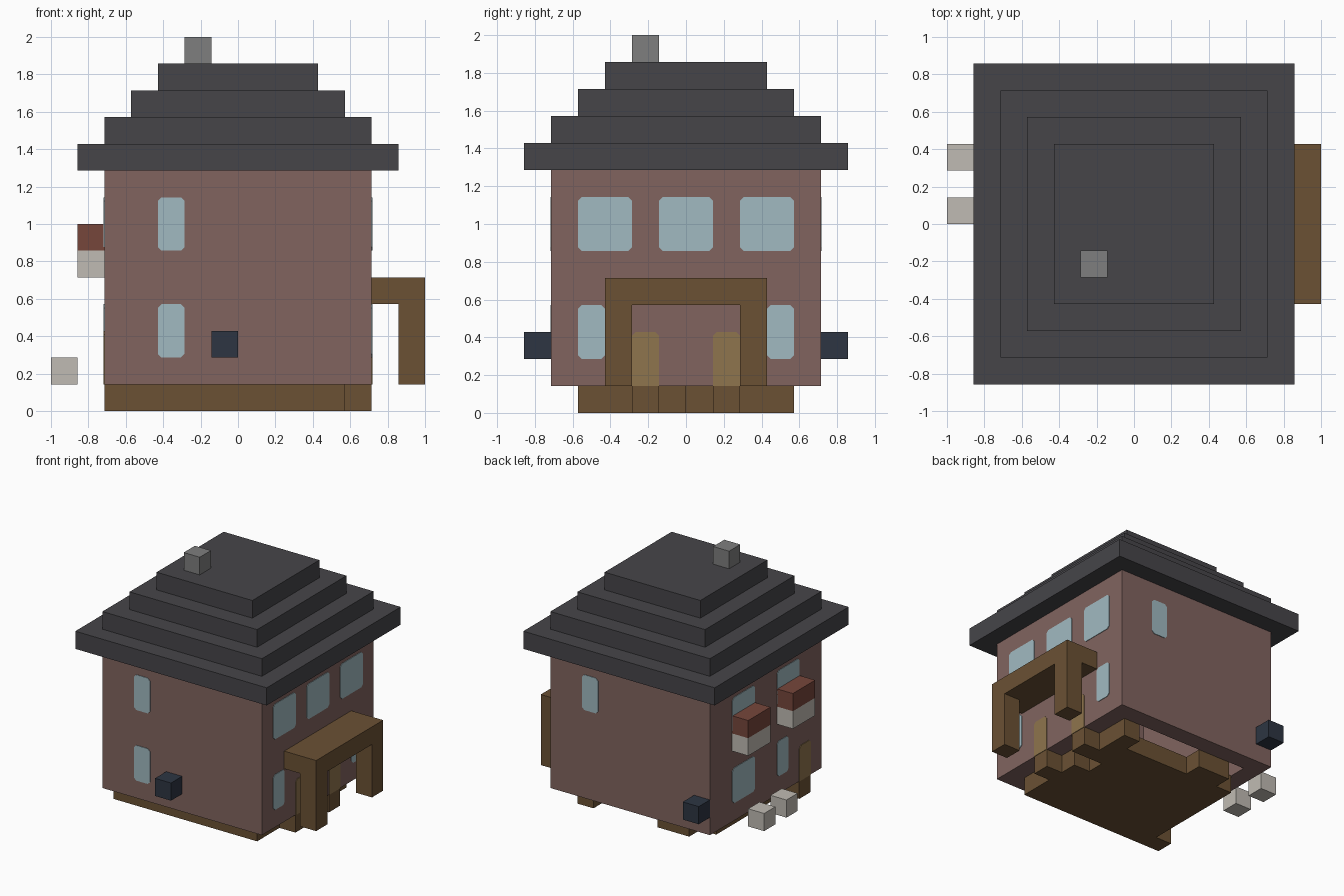
import bpy, bmesh
from mathutils import Vector

if "Cube" in bpy.data.objects:
    bpy.data.objects.remove(bpy.data.objects["Cube"])

U = 1 / 7  # block size


def material(name, hex_code):
    rgb = [int(hex_code[i:i + 2], 16) / 255 for i in (0, 2, 4)]
    lin = [c / 12.92 if c <= 0.04045 else ((c + 0.055) / 1.055) ** 2.4 for c in rgb]
    m = bpy.data.materials.new(name)
    m.use_nodes = True
    m.diffuse_color = (*lin, 1)
    m.node_tree.nodes["Principled BSDF"].inputs["Base Color"].default_value = (*lin, 1)
    return m


WALL = material("dusty_rose_plaster", "81645F")
ROOF = material("slate_grey", "464549")
WOOD = material("brown_wood", "6B5134")
GLASS = material("pale_blue_glass", "A1BAC1")
DOOR = material("tan_door", "8F754D")
RED = material("red_brick", "76463B")
STONE = material("pale_stone", "C0BBB3")
NAVY = material("dark_navy", "2D3542")
GREY = material("chimney_grey", "7E7E7E")


def finish(name, bm, mat):
    bmesh.ops.recalc_face_normals(bm, faces=bm.faces)
    mesh = bpy.data.meshes.new(name)
    bm.to_mesh(mesh)
    bm.free()
    mesh.materials.append(mat)
    obj = bpy.data.objects.new(name, mesh)
    bpy.context.collection.objects.link(obj)
    return obj


def block(name, mat, x, y, z):
    """Box from (min, max) ranges in block units."""
    bm = bmesh.new()
    bmesh.ops.create_cube(bm, size=1)
    for v in bm.verts:
        v.co = Vector([U * (r[0] if c < 0 else r[1]) for c, r in zip(v.co, (x, y, z))])
    return finish(name, bm, mat)


def prism(name, mat, loops, z0, z1):
    """Extrude an outline upward, in block units."""
    bm = bmesh.new()
    face = bm.faces.new([bm.verts.new((x * U, y * U, z0 * U)) for x, y in loops])
    new = bmesh.ops.extrude_face_region(bm, geom=[face])["geom"]
    for v in new:
        if isinstance(v, bmesh.types.BMVert):
            v.co.z = z1 * U
    return finish(name, bm, mat)


def panel(name, mat, axis, side, a, z, cut_bottom=True):
    """Thin plate on a wall with clipped corners; a is the span along the wall."""
    c = 0.14
    (a0, a1), (z0, z1) = a, z
    pts = [(a0, z1 - c), (a0 + c, z1), (a1 - c, z1), (a1, z1 - c)]
    if cut_bottom:
        pts += [(a1, z0 + c), (a1 - c, z0), (a0 + c, z0), (a0, z0 + c)]
    else:
        pts += [(a1, z0), (a0, z0)]
    bm = bmesh.new()
    rings = []
    for depth in (4.99, 5.03):
        d = side * depth
        rings.append([bm.verts.new(Vector((d, p, q) if axis == "x" else (p, d, q)) * U)
                      for p, q in pts])
    for ring in rings:
        bm.faces.new(ring)
    for i in range(len(pts)):
        j = (i + 1) % len(pts)
        bm.faces.new((rings[0][i], rings[0][j], rings[1][j], rings[1][i]))
    return finish(name, bm, mat)


# Hollow walls
for s, tag in ((-1, "right"), (1, "left")):
    block(f"{tag}_wall", WALL, sorted((s * 4, s * 5)), (-5, 5), (1, 9))
for s, tag in ((-1, "front"), (1, "back")):
    block(f"{tag}_wall", WALL, (-4, 4), sorted((s * 4, s * 5)), (1, 9))

# Irregular wooden floor with a doorstep under each door
floor = [(-5, -4), (4, -4), (4, -2), (5, -2), (5, -1), (4, -1), (4, 0), (3, 0), (3, 1),
         (5, 1), (5, 2), (4, 2), (4, 4), (3, 4), (3, 3), (-1, 3), (-1, 4), (-3, 4),
         (-3, 3), (-4, 3), (-4, -3), (-5, -3)]
prism("wooden_floor", WOOD, floor, 0, 1)

# Stepped roof and chimney
for i in range(4):
    r = 6 - i
    block(f"roof_tier_{i + 1}", ROOF, (-r, r), (-r, r), (9 + i, 10 + i))
block("chimney", GREY, (-2, -1), (-2, -1), (13, 14))

# Porch
block("porch_top", WOOD, (5, 7), (-3, 3), (4, 5))
for s, tag in ((-1, "front"), (1, "back")):
    block(f"porch_post_{tag}", WOOD, (6, 7), sorted((s * 2, s * 3)), (1, 4))

# Windows: wall axis, side, span, height
UP, LOW = (6, 8), (2, 4)
windows = [("y", -1, (-3, -2), UP), ("y", -1, (-3, -2), LOW), ("y", 1, (2, 3), UP),
           ("x", 1, (-4, -2), UP), ("x", 1, (-1, 1), UP), ("x", 1, (2, 4), UP),
           ("x", 1, (-4, -3), LOW), ("x", 1, (3, 4), LOW),
           ("x", -1, (1, 3), UP), ("x", -1, (-3, -1), UP),
           ("x", -1, (1, 3), LOW), ("x", -1, (-2, -1), LOW)]
for i, (axis, side, span, height) in enumerate(windows):
    panel(f"window_{i + 1}", GLASS, axis, side, span, height)

# Doors
for i, (side, a) in enumerate(((1, -2), (1, 1), (-1, -4))):
    panel(f"door_{i + 1}", DOOR, "x", side, (a, a + 1), (1, 3), cut_bottom=False)

# Window boxes and stone blocks beside the right wall
for i, y in enumerate((-3, 1)):
    block(f"window_box_base_{i + 1}", STONE, (-6, -5), (y, y + 2), (5, 6))
    block(f"window_box_top_{i + 1}", RED, (-6, -5), (y, y + 2), (6, 7))
for i, y in enumerate((0, 2)):
    block(f"stone_block_{i + 1}", STONE, (-7, -6), (y, y + 1), (1, 2))

# Dark wall boxes
block("front_wall_box", NAVY, (-1, 0), (-6, -5), (2, 3))
block("back_wall_box", NAVY, (-5, -4), (5, 6), (2, 3))
